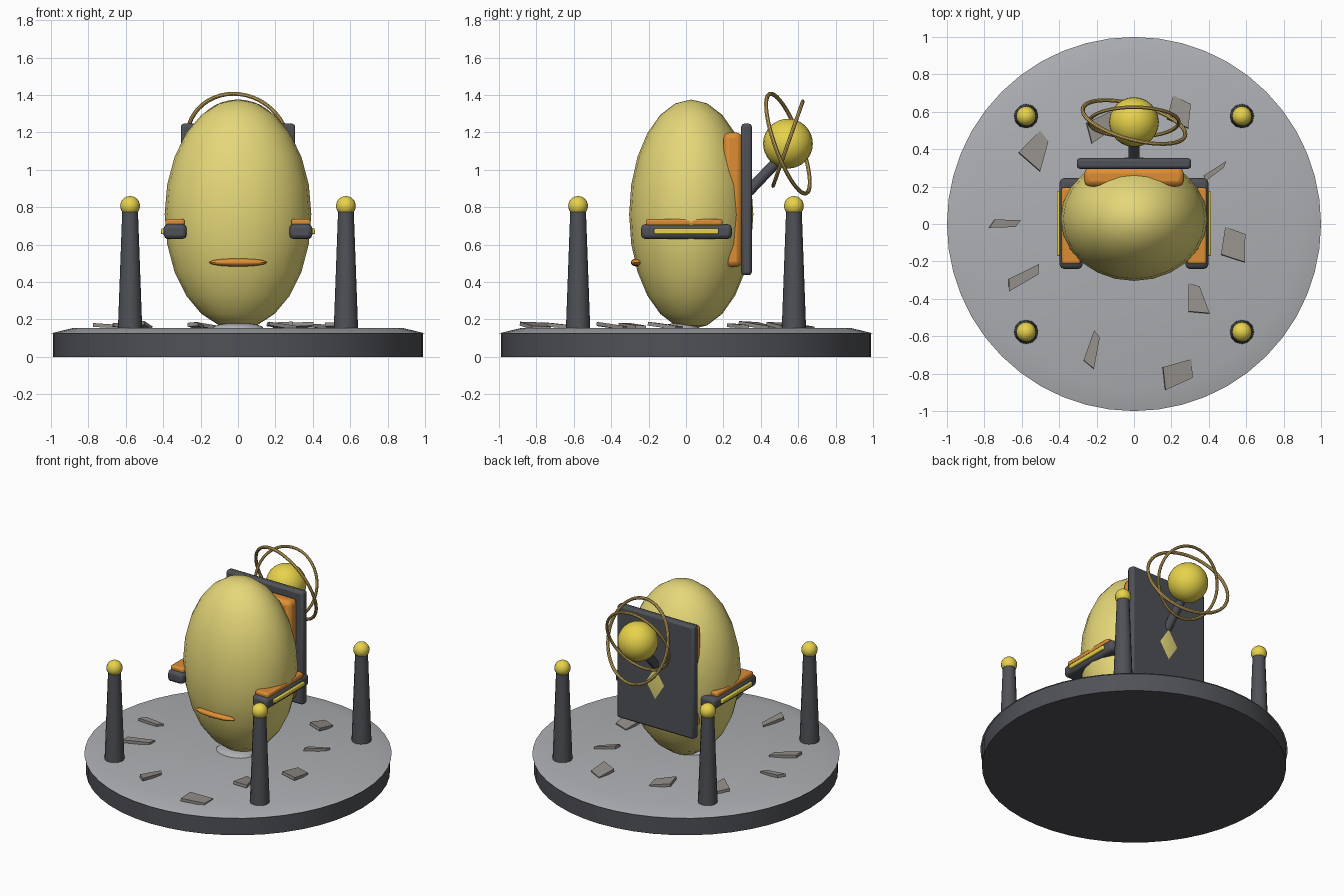
import bpy, bmesh, math
from mathutils import Vector, Matrix

if "Cube" in bpy.data.objects:
    bpy.data.objects.remove(bpy.data.objects["Cube"])


def mat(name, r, g, b):
    m = bpy.data.materials.new(name)
    m.diffuse_color = (r, g, b, 1)
    m.use_nodes = True
    m.node_tree.nodes["Principled BSDF"].inputs["Base Color"].default_value = m.diffuse_color
    return m


DARK = mat("dark_metal", 0.08, 0.083, 0.095)
STONE = mat("light_stone", 0.42, 0.43, 0.45)
ROCK = mat("rubble", 0.29, 0.27, 0.25)
SHELL = mat("shell", 0.78, 0.68, 0.19)
GOLD = mat("gold", 0.80, 0.65, 0.07)
BRASS = mat("brass", 0.62, 0.43, 0.12)
ORANGE = mat("orange", 0.72, 0.27, 0.035)


def finish(name, m, smooth=True):
    o = bpy.context.object
    o.name = name
    o.data.materials.append(m)
    if smooth:
        bpy.ops.object.shade_smooth_by_angle(angle=math.radians(35))
    return o


def ball(name, loc, r, m, segs=24, rings=12):
    bpy.ops.mesh.primitive_uv_sphere_add(segments=segs, ring_count=rings, radius=1, location=loc)
    o = bpy.context.object
    o.scale = r if isinstance(r, tuple) else (r, r, r)
    bpy.ops.object.transform_apply(location=False, rotation=False, scale=True)
    return finish(name, m)


def cone(name, x, y, z0, z1, r0, r1, m, n):
    bpy.ops.mesh.primitive_cone_add(vertices=n, radius1=r0, radius2=r1, depth=z1 - z0,
                                    location=(x, y, (z0 + z1) / 2))
    return finish(name, m)


def box(name, lo, hi, bevel, m):
    lo, hi = Vector(lo), Vector(hi)
    bpy.ops.mesh.primitive_cube_add(size=1, location=(lo + hi) / 2)
    bpy.context.object.scale = hi - lo
    bpy.ops.object.transform_apply(location=False, rotation=False, scale=True)
    b = bpy.context.object.modifiers.new("bevel", 'BEVEL')
    b.width, b.segments = bevel, 2
    return finish(name, m)


def ring(name, loc, normal, r, tube):
    bpy.ops.mesh.primitive_torus_add(major_radius=r, minor_radius=tube, major_segments=48,
                                     minor_segments=8, location=loc,
                                     rotation=Vector(normal).to_track_quat('Z', 'Y').to_euler())
    return finish(name, BRASS)


# round plinth
cone("base", 0, 0, 0, 0.128, 0.99, 0.99, DARK, 48)
cone("base_top", 0, 0, 0.126, 0.155, 1.0, 0.88, STONE, 48)

# egg body, its seat and the front trim
ball("egg_body", (0, 0.028, 0.762), (0.392, 0.332, 0.614), SHELL)
ball("egg_seat", (0, -0.03, 0.155), (0.135, 0.1, 0.026), STONE)
ball("front_trim", (0, -0.26, 0.505), (0.155, 0.035, 0.022), ORANGE)

# armrests with pad and gold strip on both sides
for s, side in ((-1, "left"), (1, "right")):
    def span(a, b):
        return min(s * a, s * b), max(s * a, s * b)
    a, b = span(0.275, 0.397)
    box(side + "_armrest", (a, -0.24, 0.63), (b, 0.245, 0.71), 0.022, DARK)
    a, b = span(0.285, 0.388)
    box(side + "_arm_pad", (a, -0.215, 0.70), (b, 0.195, 0.738), 0.012, ORANGE)
    a, b = span(0.385, 0.413)
    box(side + "_arm_strip", (a, -0.17, 0.656), (b, 0.175, 0.686), 0.006, GOLD)

# back panel and cushion
box("back_panel", (-0.306, 0.295, 0.437), (0.306, 0.352, 1.247), 0.016, DARK)
box("back_cushion", (-0.267, 0.20, 0.48), (0.267, 0.30, 1.20), 0.03, ORANGE)

# strut carrying the orb
p, q = Vector((0, 0.335, 0.885)), Vector((0, 0.53, 1.09))
bpy.ops.mesh.primitive_cylinder_add(vertices=12, radius=0.029, depth=(q - p).length,
                                    location=(p + q) / 2,
                                    rotation=(q - p).to_track_quat('Z', 'Y').to_euler())
finish("orb_strut", DARK)

# orb with two crossing rings
C = (0, 0.545, 1.14)
ball("orb", C, 0.133, GOLD, 24, 16)
ring("outer_ring", C, (0.24, 0.9, 0.33), 0.283, 0.011)
ring("inner_ring", C, (0, 0.94, -0.33), 0.24, 0.01)

# four corner posts with ball caps
for x in (-0.577, 0.577):
    for y in (-0.577, 0.577):
        cone("post", x, y, 0.15, 0.78, 0.065, 0.042, DARK, 12)
        ball("post_cap", (x, y, 0.807), 0.053, GOLD, 16, 12)

# loose rubble: x, y, length, width, angle, end taper, tilt
SHARDS = [
    (-0.52, 0.40, 0.16, 0.15, 60, 0.45, 10), (-0.69, 0.002, 0.14, 0.045, 0, 0.8, 4),
    (-0.59, -0.285, 0.18, 0.06, 28, 0.8, 4), (-0.22, -0.67, 0.17, 0.065, 75, 0.6, 6),
    (0.235, -0.80, 0.16, 0.12, 20, 0.8, 8), (0.335, -0.40, 0.15, 0.11, 100, 0.5, 8),
    (0.535, -0.11, 0.15, 0.13, 85, 0.85, 8), (0.43, 0.28, 0.14, 0.03, 35, 0.7, 3),
    (0.245, 0.60, 0.13, 0.12, 80, 0.85, 10), (-0.18, 0.52, 0.14, 0.11, 30, 0.8, 8),
]
for x, y, l, w, ang, taper, tilt in SHARDS:
    bm = bmesh.new()
    bmesh.ops.create_cube(bm, size=1)
    for v in bm.verts:
        k = taper if v.co.x > 0 else 1
        v.co = Vector((v.co.x * l + v.co.y * 0.03, v.co.y * w * k, v.co.z * 0.02))
    bm.transform(Matrix.Rotation(math.radians(ang), 4, 'Z') @ Matrix.Rotation(math.radians(tilt), 4, 'Y'))
    me = bpy.data.meshes.new("rubble_shard")
    bm.to_mesh(me)
    bm.free()
    me.materials.append(ROCK)
    o = bpy.data.objects.new("rubble_shard", me)
    o.location = (x, y, 0.165)
    bpy.context.collection.objects.link(o)
